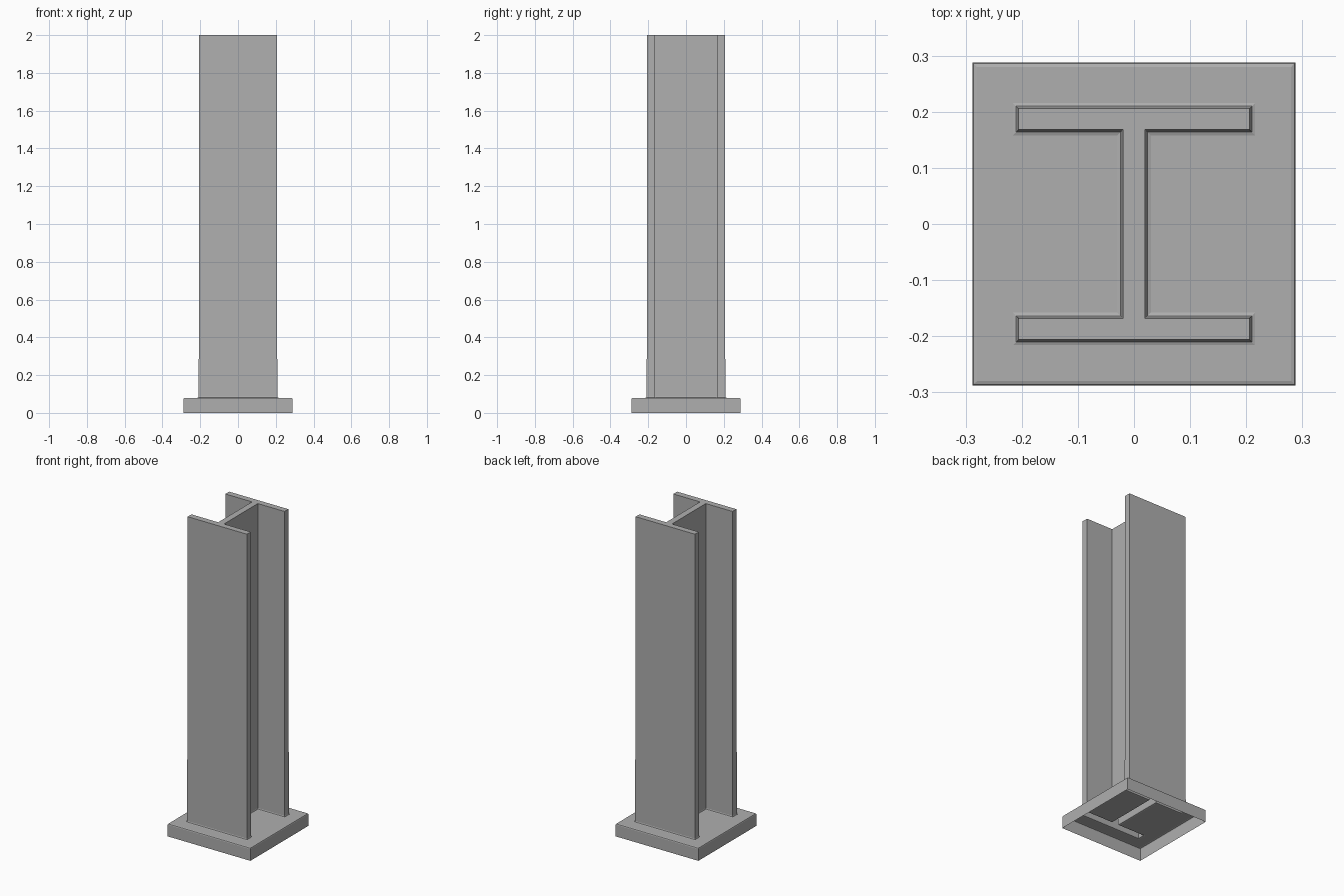
import bpy, bmesh

if "Cube" in bpy.data.objects:
    bpy.data.objects.remove(bpy.data.objects["Cube"])


def square(r):
    return [(-r, -r), (r, -r), (r, r), (-r, r)]


def i_section(e):
    # Counter-clockwise I profile, offset outward by e
    w, f, t = 0.206 + e, 0.168 - e, 0.02 + e
    right = [(w, -w), (w, -f), (t, -f), (t, f), (w, f), (w, w)]
    return right + [(-x, -y) for x, y in right]


bm = bmesh.new()


def ring(points, z):
    return [bm.verts.new((x, y, z)) for x, y in points]


def skin(rings):
    # Quad walls between successive rings
    for a, b in zip(rings, rings[1:]):
        n = len(a)
        for i in range(n):
            j = (i + 1) % n
            bm.faces.new((a[i], a[j], b[j], b[i]))


def loop_edges(r):
    return [bm.edges.get((r[i - 1], r[i])) for i in range(len(r))]


# Base plate: open underneath, with a softened top edge
base = [ring(square(r), z) for r, z in
        [(0.288, 0.0), (0.288, 0.073), (0.286, 0.078), (0.28, 0.08)]]
skin(base)

# Column: weld fillet at the foot, then straight I section, capped on top
column = [ring(i_section(e), z) for e, z in
          [(0.010, 0.08), (0.004, 0.082), (0.002, 0.088), (0.0, 2.0)]]
skin(column)
bm.faces.new(column[-1])

# Top of the base plate, around the I-shaped opening
fill = bmesh.ops.triangle_fill(bm, use_beauty=True, use_dissolve=False, normal=(0, 0, 1),
                               edges=loop_edges(base[-1]) + loop_edges(column[0]))
for f in fill["geom"]:
    if isinstance(f, bmesh.types.BMFace):
        f.normal_update()
        if f.normal.z < 0:
            f.normal_flip()

mesh = bpy.data.meshes.new("steel_column")
bm.to_mesh(mesh)
bm.free()

# Dark grey steel
steel = bpy.data.materials.new("dark_steel")
steel.diffuse_color = (0.43, 0.43, 0.43, 1)
steel.use_nodes = True
steel.node_tree.nodes["Principled BSDF"].inputs["Base Color"].default_value = steel.diffuse_color
mesh.materials.append(steel)

obj = bpy.data.objects.new("steel_column", mesh)
bpy.context.collection.objects.link(obj)
